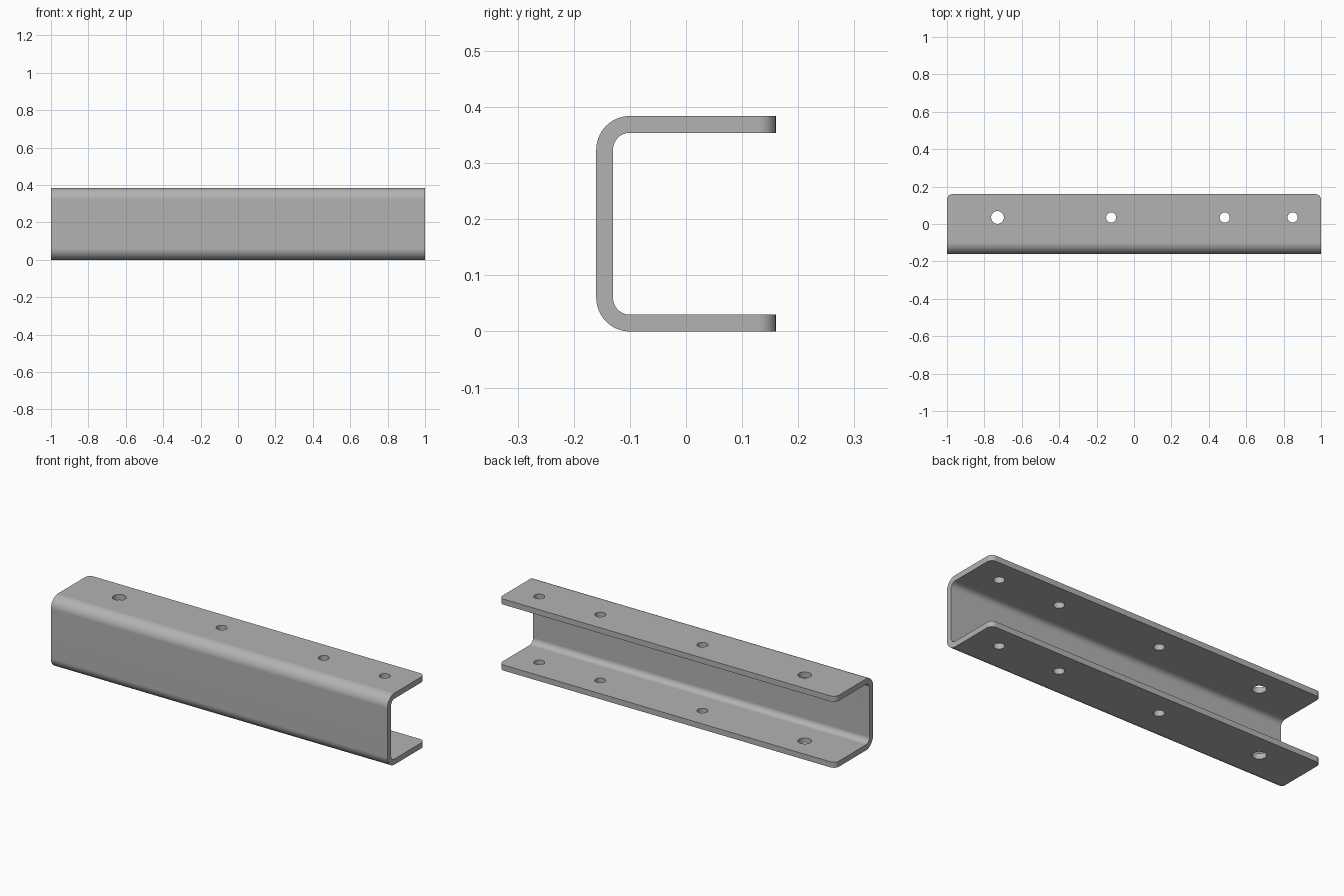
import bpy, bmesh
from math import cos, sin, pi, radians

cube = bpy.data.objects.get("Cube")
if cube:
    bpy.data.objects.remove(cube, do_unlink=True)

LENGTH, DEPTH, HEIGHT = 2.0, 0.32, 0.384
THICK, R_OUT, R_IN, R_TIP = 0.03, 0.06, 0.03, 0.03
FRONT, BACK = -DEPTH / 2, DEPTH / 2
STEPS = 14

steel = bpy.data.materials.new("grey steel")
steel.use_nodes = True
GREY = (0.45, 0.45, 0.45, 1)
steel.diffuse_color = GREY
steel.node_tree.nodes["Principled BSDF"].inputs["Base Color"].default_value = GREY


def arc(cy, cz, r, start, end):
    """Points on an arc in the y-z plane, angles in degrees."""
    angles = [radians(start + (end - start) * i / STEPS) for i in range(STEPS + 1)]
    return [(cy + r * cos(a), cz + r * sin(a)) for a in angles]


# Channel section: outer skin with two bends, then the inner skin back
cy, low, high = FRONT + R_OUT, R_OUT, HEIGHT - R_OUT
section = [(BACK, HEIGHT)]
section += arc(cy, high, R_OUT, 90, 180) + arc(cy, low, R_OUT, 180, 270)
section += [(BACK, 0), (BACK, THICK)]
section += arc(cy, low, R_IN, 270, 180) + arc(cy, high, R_IN, 180, 90)
section += [(BACK, HEIGHT - THICK)]

# Extrude the section along the length
bm = bmesh.new()
face = bm.faces.new([bm.verts.new((-LENGTH / 2, y, z)) for y, z in section])
ext = bmesh.ops.extrude_face_region(bm, geom=[face])
moved = [v for v in ext["geom"] if isinstance(v, bmesh.types.BMVert)]
bmesh.ops.translate(bm, verts=moved, vec=(LENGTH, 0, 0))
bmesh.ops.recalc_face_normals(bm, faces=bm.faces)

# Round the free corners of both flanges
tips = [e for e in bm.edges
        if all(v.co.y > BACK - 1e-4 for v in e.verts)
        and abs(e.verts[0].co.x - e.verts[1].co.x) < 1e-4]
bmesh.ops.bevel(bm, geom=tips, offset=R_TIP, segments=10, profile=0.5,
                affect='EDGES')
mesh = bpy.data.meshes.new("channel")
bm.to_mesh(mesh)
bm.free()
channel = bpy.data.objects.new("channel", mesh)
bpy.context.collection.objects.link(channel)
mesh.materials.append(steel)
bpy.context.view_layer.objects.active = channel
channel.select_set(True)

# Drill each hole through both flanges
HOLE_Y = 0.035
for x, r in [(-0.73, 0.034), (-0.122, 0.027), (0.485, 0.027), (0.848, 0.027)]:
    bpy.ops.mesh.primitive_cylinder_add(vertices=40, radius=r, depth=1,
                                        location=(x, HOLE_Y, HEIGHT / 2))
    drill = bpy.context.object
    drill.name = "hole_drill"
    drill.hide_render = True
    drill.data.materials.append(steel)
    bpy.context.view_layer.objects.active = channel
    mod = channel.modifiers.new("hole", 'BOOLEAN')
    mod.operation, mod.solver, mod.object = 'DIFFERENCE', 'EXACT', drill
    bpy.ops.object.modifier_apply(modifier=mod.name)
    bpy.data.objects.remove(drill, do_unlink=True)

# Smooth bends, crisp edges, flat walls
bpy.ops.object.select_all(action='DESELECT')
channel.select_set(True)
bpy.context.view_layer.objects.active = channel
bpy.ops.object.shade_smooth_by_angle(angle=radians(30))
weighted = channel.modifiers.new("flat walls", 'WEIGHTED_NORMAL')
weighted.keep_sharp = True
